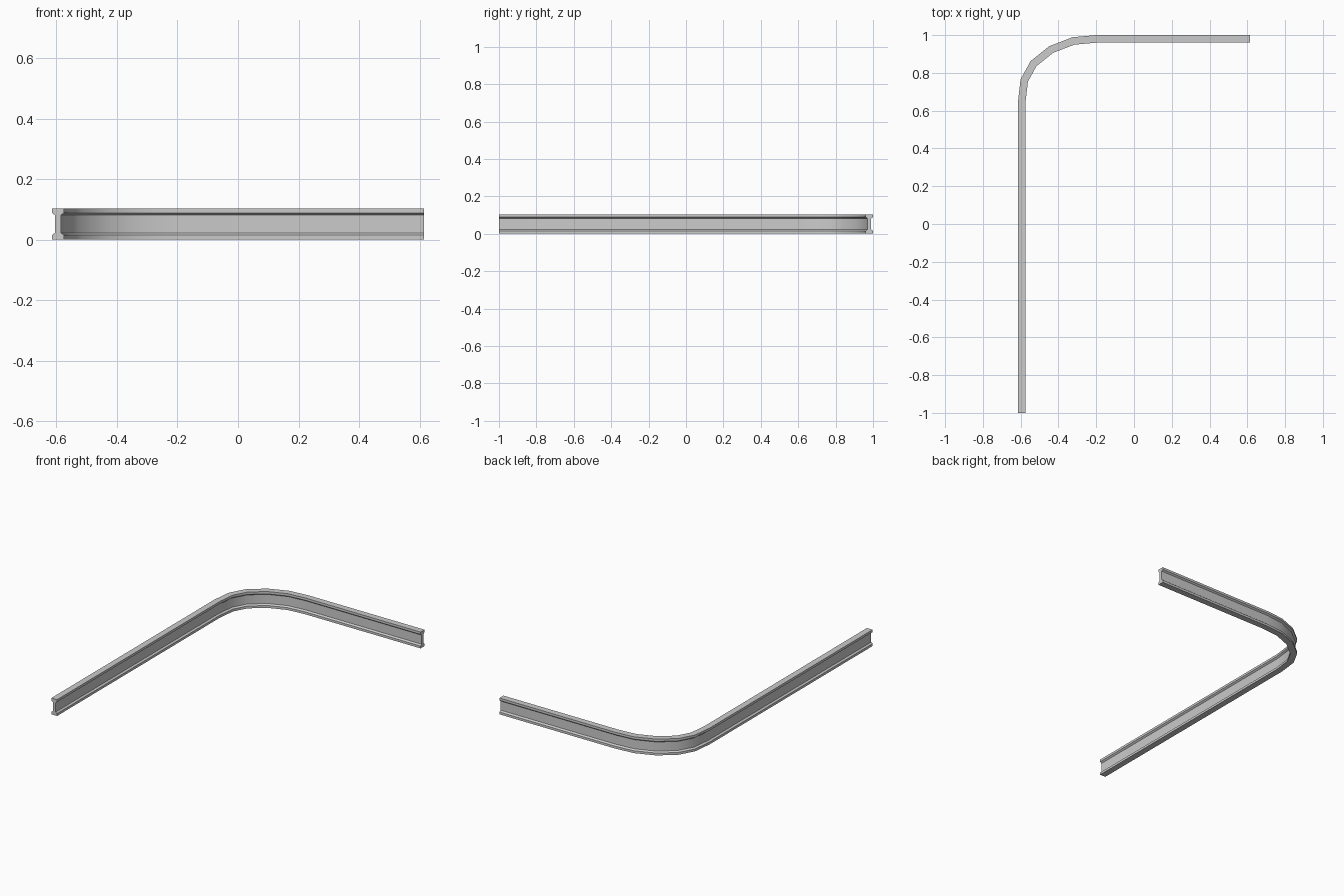
import bpy, bmesh, math
from mathutils import Vector

if "Cube" in bpy.data.objects:
    bpy.data.objects.remove(bpy.data.objects["Cube"])

# Centre line of the rail, seen from above
path = [Vector(p) for p in [
    (-0.595, -1.0), (-0.595, 0.64), (-0.581, 0.76), (-0.532, 0.849),
    (-0.438, 0.924), (-0.321, 0.969), (-0.2, 0.98), (0.615, 0.98)]]

# I-beam cross-section: one side, then mirrored (offset, height)
H, FLANGE, WEB = 0.104, 0.02, 0.01
side = [(FLANGE, 0), (FLANGE, 0.015), (WEB, 0.023),
        (WEB, H - 0.023), (FLANGE, H - 0.015), (FLANGE, H)]
profile = side + [(-x, z) for x, z in reversed(side)]


def mitre(i):
    """Sideways vector at path point i, lengthened so the width stays even."""
    a = (path[max(i, 1)] - path[max(i, 1) - 1]).normalized()
    j = min(i, len(path) - 2)
    b = (path[j + 1] - path[j]).normalized()
    t = (a + b).normalized()
    return Vector((t.y, -t.x)) / t.dot(a)


# Sweep the section along the path
bm = bmesh.new()
rings = []
for i, p in enumerate(path):
    n = mitre(i)
    rings.append([bm.verts.new((p.x + n.x * o, p.y + n.y * o, z)) for o, z in profile])
count = len(profile)
for r, s in zip(rings, rings[1:]):
    for k in range(count):
        m = (k + 1) % count
        bm.faces.new((r[k], r[m], s[m], s[k]))

# End caps: bottom flange, web, top flange as quads
for ring in (rings[0], rings[-1]):
    for k in range(5):
        bm.faces.new((ring[k], ring[k + 1], ring[count - 2 - k], ring[count - 1 - k]))
bmesh.ops.recalc_face_normals(bm, faces=bm.faces)

mesh = bpy.data.meshes.new("curved_rail")
bm.to_mesh(mesh)
bm.free()
rail = bpy.data.objects.new("curved_rail", mesh)
bpy.context.collection.objects.link(rail)

# Smooth bend, sharp flange edges
bpy.context.view_layer.objects.active = rail
rail.select_set(True)
bpy.ops.object.shade_smooth_by_angle(angle=math.radians(30))
